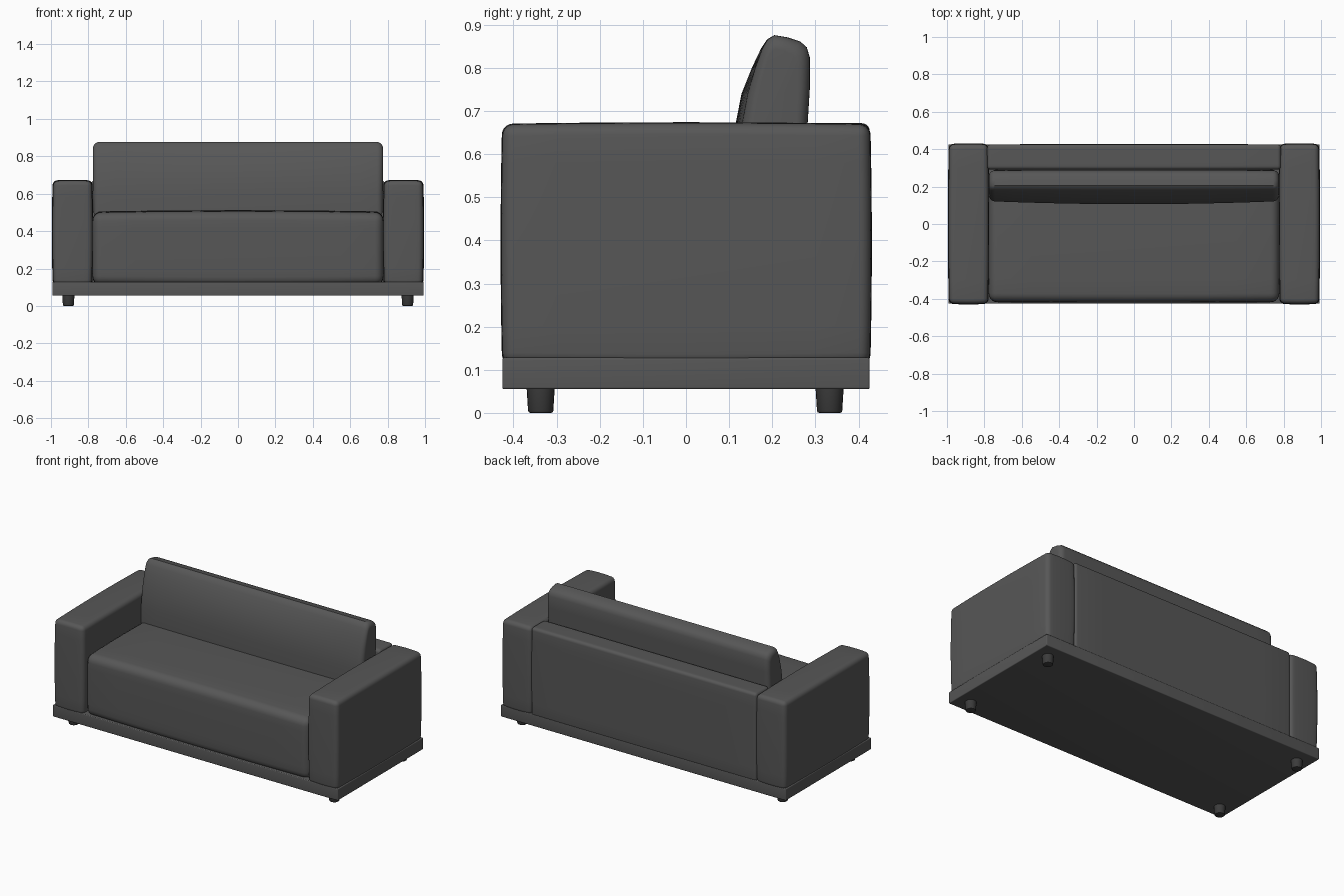
import bpy, bmesh, math
from mathutils import Vector

if "Cube" in bpy.data.objects:
    bpy.data.objects.remove(bpy.data.objects["Cube"])


def material(name, c):
    m = bpy.data.materials.new(name)
    m.diffuse_color = (c, c, c, 1)
    m.use_nodes = True
    m.node_tree.nodes["Principled BSDF"].inputs["Base Color"].default_value = m.diffuse_color
    return m


fabric = material("charcoal fabric", 0.095)
leg_mat = material("dark leg", 0.045)


def finish(name, bm, mat, angle=40):
    bmesh.ops.recalc_face_normals(bm, faces=bm.faces)
    me = bpy.data.meshes.new(name)
    bm.to_mesh(me)
    bm.free()
    me.materials.append(mat)
    ob = bpy.data.objects.new(name, me)
    bpy.context.collection.objects.link(ob)
    bpy.ops.object.select_all(action='DESELECT')
    ob.select_set(True)
    bpy.context.view_layer.objects.active = ob
    bpy.ops.object.shade_smooth_by_angle(angle=math.radians(angle))
    return ob


def padded_box(name, lo, hi, radius, bulge=(0, 0, 0), cuts=8):
    """Rounded box whose faces swell outward by the bulge amounts."""
    lo, hi = Vector(lo), Vector(hi)
    mid, half = (lo + hi) / 2, (hi - lo) / 2
    bm = bmesh.new()
    bmesh.ops.create_cube(bm, size=2)
    for v in bm.verts:
        v.co = Vector([mid[i] + v.co[i] * half[i] for i in range(3)])
    bmesh.ops.bevel(bm, geom=bm.edges[:], offset=radius, segments=5,
                    profile=0.5, affect='EDGES')
    if any(bulge):
        for axis in range(3):
            n = Vector([float(i == axis) for i in range(3)])
            for k in range(1, cuts):
                t = (2 * k / cuts - 1) * (half[axis] - radius)
                bmesh.ops.bisect_plane(bm, geom=bm.verts[:] + bm.edges[:] + bm.faces[:],
                                       plane_co=mid + n * t, plane_no=n)
        for v in bm.verts:
            u = [(v.co[i] - mid[i]) / half[i] for i in range(3)]
            for i in range(3):
                j, k = (i + 1) % 3, (i + 2) % 3
                v.co[i] += bulge[i] * u[i] * (2 - u[j] ** 2 - u[k] ** 2) / 2
    return finish(name, bm, fabric)


# Plinth, seat block and back frame
padded_box("plinth", (-0.993, -0.426, 0.055), (0.993, 0.426, 0.128), 0.005)
padded_box("seat", (-0.777, -0.415, 0.115), (0.777, 0.288, 0.498), 0.045, (0, 0.006, 0.014))
padded_box("back_frame", (-0.785, 0.292, 0.115), (0.785, 0.425, 0.671), 0.018, (0, 0.002, 0.001))

# Arms and legs, mirrored left and right
for side, sx in (("left", -1), ("right", 1)):
    x0, x1 = sorted((sx * 0.782, sx * 0.987))
    padded_box(side + "_arm", (x0, -0.423, 0.115), (x1, 0.424, 0.667), 0.025, (0.008, 0.007, 0.007))
    for end, y in (("front", -0.337), ("back", 0.333)):
        bm = bmesh.new()
        bmesh.ops.create_cone(bm, cap_ends=True, segments=20, radius1=0.029, radius2=0.033, depth=0.065)
        rim = [e for e in bm.edges if all(v.co.z < 0 for v in e.verts)]
        bmesh.ops.bevel(bm, geom=rim, offset=0.005, segments=2, profile=0.5, affect='EDGES')
        bmesh.ops.translate(bm, verts=bm.verts, vec=(sx * 0.907, y, 0.0325))
        finish(f"{end}_{side}_leg", bm, leg_mat)

# Back cushion: side profile lofted along x with rounded ends and bowed front
profile = [(0.122, 0.48), (0.122, 0.60), (0.131, 0.67), (0.144, 0.74), (0.161, 0.80),
           (0.177, 0.845), (0.189, 0.866), (0.205, 0.876), (0.235, 0.871), (0.265, 0.861),
           (0.280, 0.848), (0.287, 0.825), (0.287, 0.75), (0.282, 0.67), (0.282, 0.48)]
W, R = 0.775, 0.032
stations = []
for k in range(7):
    a = math.radians(15 * k)
    stations.append((-W + R * (1 - math.sin(a)), R * (1 - math.cos(a))))
stations.reverse()
stations = sorted(stations)
stations = [(x, R * (1 - math.sqrt(max(0, 1 - (1 - (x + W) / R) ** 2)))) for x, _ in stations]
stations += [(x * (W - R) / 8, 0) for x in range(-7, 1)]
stations += [(-x, r) for x, r in reversed(stations[:-1])]
bm = bmesh.new()
rings = []
for x, r in stations:
    ring = []
    for y, z in profile:
        front = max(0, min(1, (0.24 - y) / 0.1)) * max(0, min(1, (0.88 - z) / 0.12))
        y2 = 0.21 + (y - 0.21) * (1 - r / 0.09) - 0.016 * front * (1 - (x / W) ** 2)
        z2 = 0.68 + (z - 0.68) * (1 - r / 0.196)
        ring.append(bm.verts.new((x, y2, z2)))
    rings.append(ring)
n = len(profile)
for a, b in zip(rings, rings[1:]):
    for i in range(n):
        bm.faces.new((a[i], a[(i + 1) % n], b[(i + 1) % n], b[i]))
bm.faces.new(rings[0])
bm.faces.new(rings[-1])
finish("back_cushion", bm, fabric)
